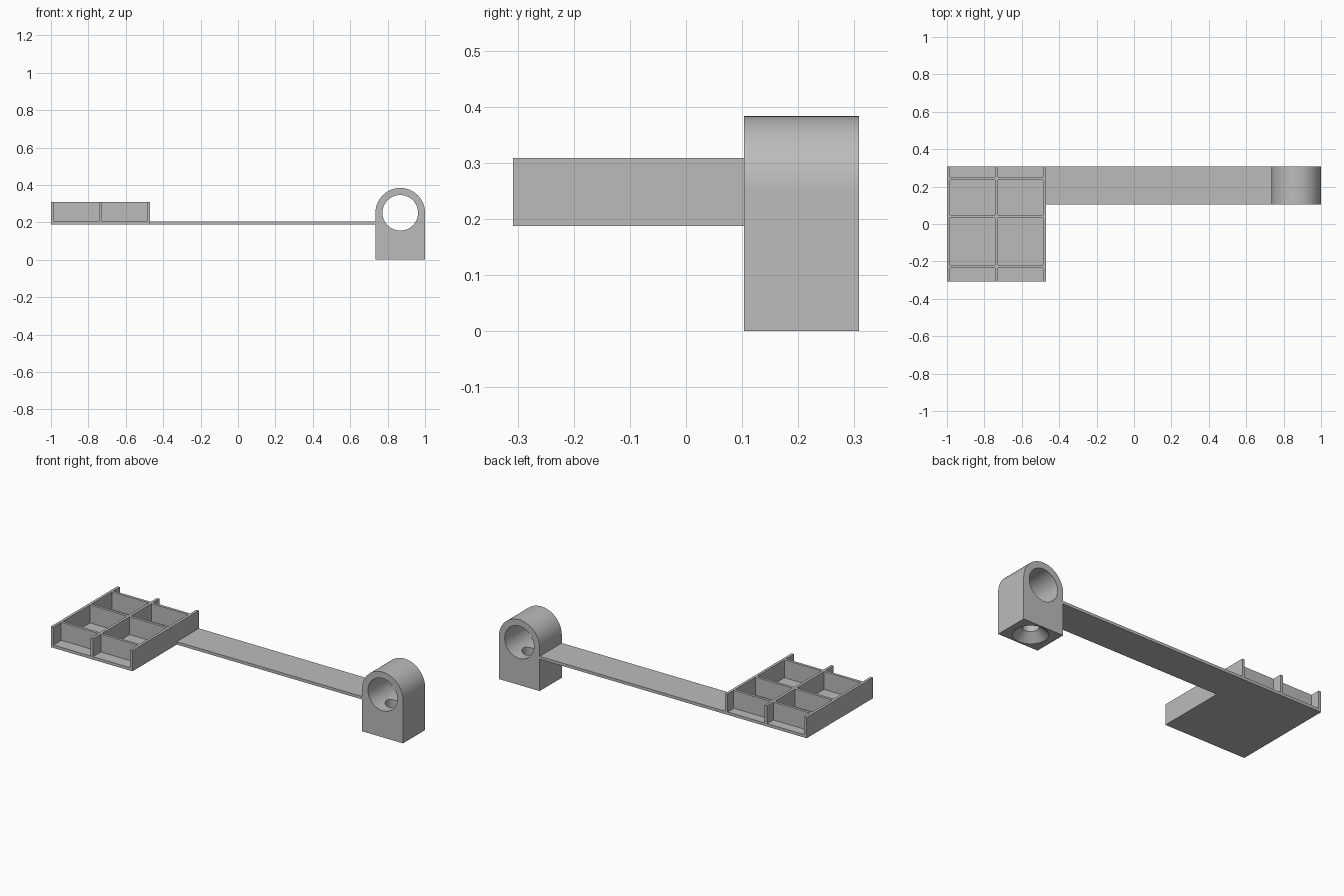
import bpy, bmesh, math
from mathutils import Vector

cube = bpy.data.objects.get("Cube")
if cube:
    bpy.data.objects.remove(cube, do_unlink=True)

grey = bpy.data.materials.new("plain grey")
grey.use_nodes = True
grey.diffuse_color = (0.5, 0.5, 0.5, 1)
grey.node_tree.nodes["Principled BSDF"].inputs["Base Color"].default_value = (0.5, 0.5, 0.5, 1)

BACK, ARM_FRONT = 0.308, 0.103
PLATE_Z, PLATE_TOP, RIB_TOP = 0.187, 0.204, 0.309
TRAY_RIGHT, CLAMP_LEFT = -0.47, 0.735
BORE_X, BORE_Z = 0.8675, 0.251


def finish(name, bm):
    bmesh.ops.recalc_face_normals(bm, faces=bm.faces)
    mesh = bpy.data.meshes.new(name)
    bm.to_mesh(mesh)
    bm.free()
    mesh.materials.append(grey)
    obj = bpy.data.objects.new(name, mesh)
    bpy.context.collection.objects.link(obj)
    return obj


def extrude(name, outline, direction):
    """Solid from a closed outline pushed along a direction."""
    bm = bmesh.new()
    face = bm.faces.new([bm.verts.new(p) for p in outline])
    moved = bmesh.ops.extrude_face_region(bm, geom=[face], use_keep_orig=True)["geom"]
    bmesh.ops.translate(bm, vec=direction,
                        verts=[v for v in moved if isinstance(v, bmesh.types.BMVert)])
    return finish(name, bm)


def lathe(name, profile, centre, along_y=False, sides=64):
    """Solid of revolution from (radius, height) pairs, capped at both ends."""
    bm = bmesh.new()
    rings = []
    for radius, height in profile:
        ring = []
        for i in range(sides):
            a = math.tau * i / sides
            u, v = radius * math.cos(a), radius * math.sin(a)
            p = Vector((u, height, v)) if along_y else Vector((u, v, height))
            ring.append(bm.verts.new(p + Vector(centre)))
        rings.append(ring)
    for low, high in zip(rings, rings[1:]):
        for i in range(sides):
            j = (i + 1) % sides
            bm.faces.new((low[i], low[j], high[j], high[i]))
    bm.faces.new(rings[0])
    bm.faces.new(rings[-1])
    return finish(name, bm)


def cut(target, cutter):
    cutter.hide_render = True
    mod = target.modifiers.new("cut", 'BOOLEAN')
    mod.operation, mod.solver, mod.object = 'DIFFERENCE', 'EXACT', cutter
    bpy.ops.object.select_all(action='DESELECT')
    bpy.context.view_layer.objects.active = target
    target.select_set(True)
    bpy.ops.object.modifier_apply(modifier=mod.name)
    bpy.data.objects.remove(cutter, do_unlink=True)


# Tray floor and long arm, one L-shaped sheet
corners = [(-1, -BACK), (TRAY_RIGHT, -BACK), (TRAY_RIGHT, ARM_FRONT),
           (CLAMP_LEFT, ARM_FRONT), (CLAMP_LEFT, BACK), (-1, BACK)]
extrude("tray_floor_and_arm", [(x, y, PLATE_Z) for x, y in corners],
        (0, 0, PLATE_TOP - PLATE_Z))

# Tray ribs: a grid of cells, keeping only those on a rib line
xs = [-1, -0.984, -0.743, -0.727, TRAY_RIGHT - 0.016, TRAY_RIGHT]
ys = [-BACK, -0.235, -0.219, 0.032, 0.048, 0.235, 0.251, BACK]
bm = bmesh.new()
grid = [[bm.verts.new((x, y, PLATE_TOP)) for y in ys] for x in xs]
for i in range(len(xs) - 1):
    for j in range(len(ys) - 1):
        if i % 2 == 0 or j % 2 == 1:
            bm.faces.new((grid[i][j], grid[i + 1][j], grid[i + 1][j + 1], grid[i][j + 1]))
raised = bmesh.ops.extrude_face_region(bm, geom=bm.faces[:], use_keep_orig=True)["geom"]
bmesh.ops.translate(bm, vec=(0, 0, RIB_TOP - PLATE_TOP),
                    verts=[v for v in raised if isinstance(v, bmesh.types.BMVert)])
finish("tray_ribs", bm)

# Arched clamp block
radius = 1 - BORE_X
arch = [(1, ARM_FRONT, 0)]
for i in range(49):
    a = math.pi * i / 48
    arch.append((BORE_X + radius * math.cos(a), ARM_FRONT, BORE_Z + radius * math.sin(a)))
arch.append((CLAMP_LEFT, ARM_FRONT, 0))
clamp = extrude("clamp_block", arch, (0, BACK - ARM_FRONT, 0))

# Through bore and countersunk screw hole from below
middle = (ARM_FRONT + BACK) / 2
cut(clamp, lathe("bore_cutter", [(0.095, -0.2), (0.095, 0.2)],
                 (BORE_X, middle, BORE_Z), along_y=True))
cut(clamp, lathe("screw_cutter", [(0.105, -0.01), (0.045, 0.045), (0.045, BORE_Z)],
                 (BORE_X, middle, 0)))
bpy.ops.object.shade_smooth_by_angle(angle=math.radians(30))
